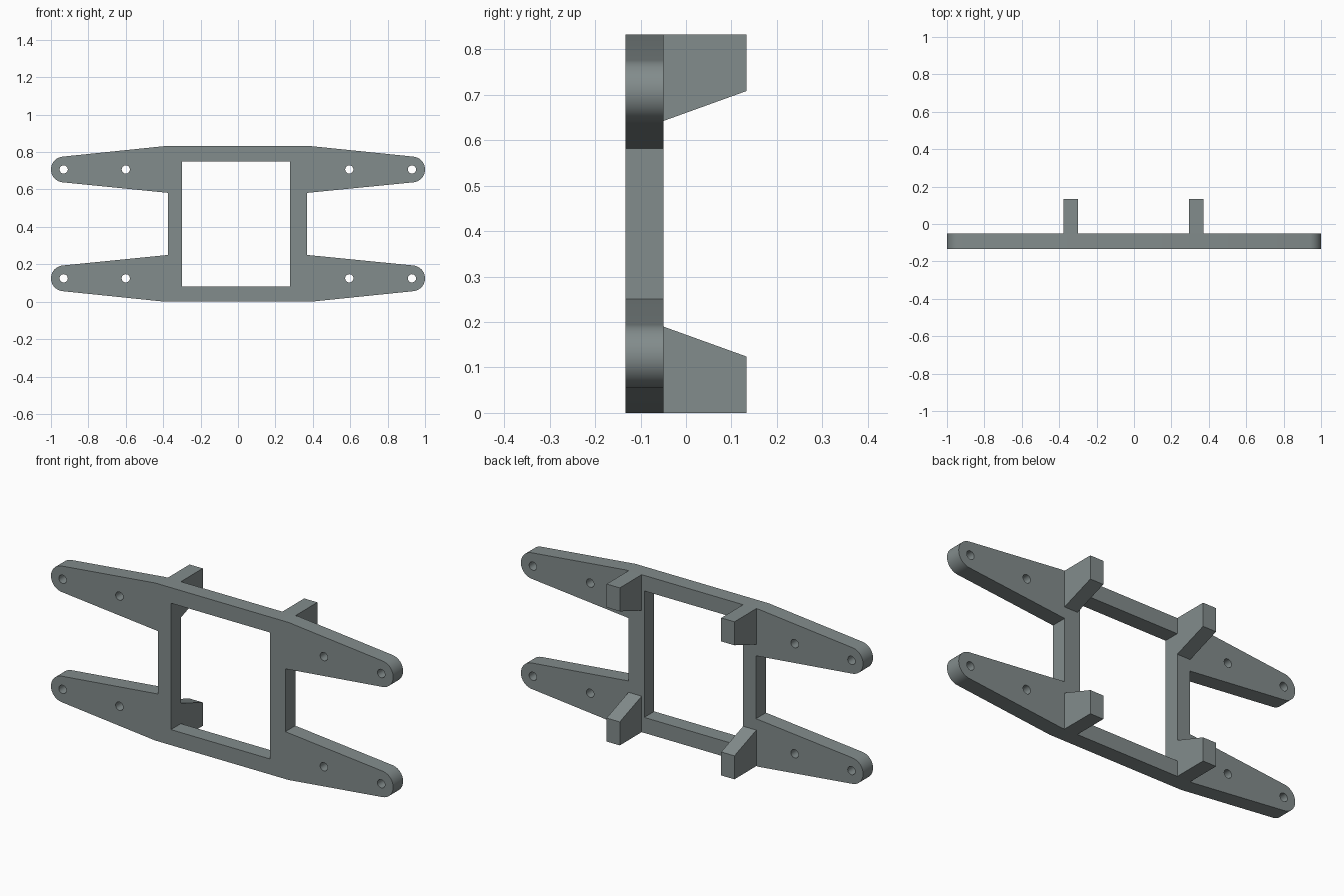
import bpy, bmesh, math
from mathutils import Vector

if "Cube" in bpy.data.objects:
    bpy.data.objects.remove(bpy.data.objects["Cube"])

H = 0.832                      # total height
MID = H / 2
Y0, Y1, Y2 = -0.133, -0.05, 0.133   # plate front, plate back, bracket tip
HOLE_Z, END_R, HOLE_R = 0.291, 0.069, 0.022

grey = bpy.data.materials.new("slate grey")
grey.diffuse_color = (0.225, 0.262, 0.262, 1)
grey.use_nodes = True
grey.node_tree.nodes["Principled BSDF"].inputs["Base Color"].default_value = grey.diffuse_color


def arc(cx, cz, r, a0, a1, n):
    """Points on an arc, angles in degrees."""
    return [(cx + r * math.cos(math.radians(a0 + (a1 - a0) * i / n)),
             cz + r * math.sin(math.radians(a0 + (a1 - a0) * i / n)))
            for i in range(n + 1)]


def solid(name, loops, to_3d, offset):
    """Fill outline loops (first outer, rest holes) and extrude by offset."""
    bm = bmesh.new()
    edges = []
    for loop in loops:
        vs = [bm.verts.new(to_3d(*p)) for p in loop]
        edges += [bm.edges.new((vs[i - 1], vs[i])) for i in range(len(vs))]
    bmesh.ops.triangle_fill(bm, edges=edges, use_beauty=True)
    ext = bmesh.ops.extrude_face_region(bm, geom=bm.faces[:], use_keep_orig=True)
    bmesh.ops.translate(bm, vec=Vector(offset),
                        verts=[g for g in ext["geom"] if isinstance(g, bmesh.types.BMVert)])
    bmesh.ops.recalc_face_normals(bm, faces=bm.faces[:])
    me = bpy.data.meshes.new(name)
    bm.to_mesh(me)
    bm.free()
    me.materials.append(grey)
    ob = bpy.data.objects.new(name, me)
    bpy.context.collection.objects.link(ob)
    bpy.ops.object.select_all(action='DESELECT')
    ob.select_set(True)
    bpy.context.view_layer.objects.active = ob
    bpy.ops.object.shade_smooth_by_angle(angle=math.radians(30))
    return ob


def half_outline(side, bend, bar, end):
    """Right or left half of the frame outline, from top to bottom."""
    upper = [(bend, MID)]
    upper += arc(end, HOLE_Z, END_R, 84, -84, 20)
    upper += [(bar, 0.166)]
    pts = upper + [(x, -z) for x, z in reversed(upper)]
    # arc runs outward from the end centre, so flip it for the left side
    return [(side * x, z + MID) for x, z in pts]


# Frame plate with window and screw holes
right = half_outline(1, 0.389, 0.370, 0.931)
left = half_outline(-1, 0.391, 0.374, 0.931)
window = [(-0.299, 0.082), (0.279, 0.082), (0.279, 0.75), (-0.299, 0.75)]
holes = [arc(x, MID + s * HOLE_Z, HOLE_R, 0, 345, 23)
         for x in (-0.932, -0.6, 0.595, 0.93) for s in (-1, 1)]
solid("frame_plate", [right + left[::-1], window] + holes,
      lambda x, z: (x, Y0, z), (0, Y1 - Y0, 0))

# Tapered rear brackets, one at each frame corner
profile = [(Y1, MID), (Y2, MID), (Y2, 0.292), (Y1, 0.226)]
for x, side in ((-0.376, "left"), (0.294, "right")):
    for s, level in ((1, "upper"), (-1, "lower")):
        solid(f"{level}_{side}_bracket", [profile],
              lambda y, z: (x, y, MID + s * z), (0.077, 0, 0))
